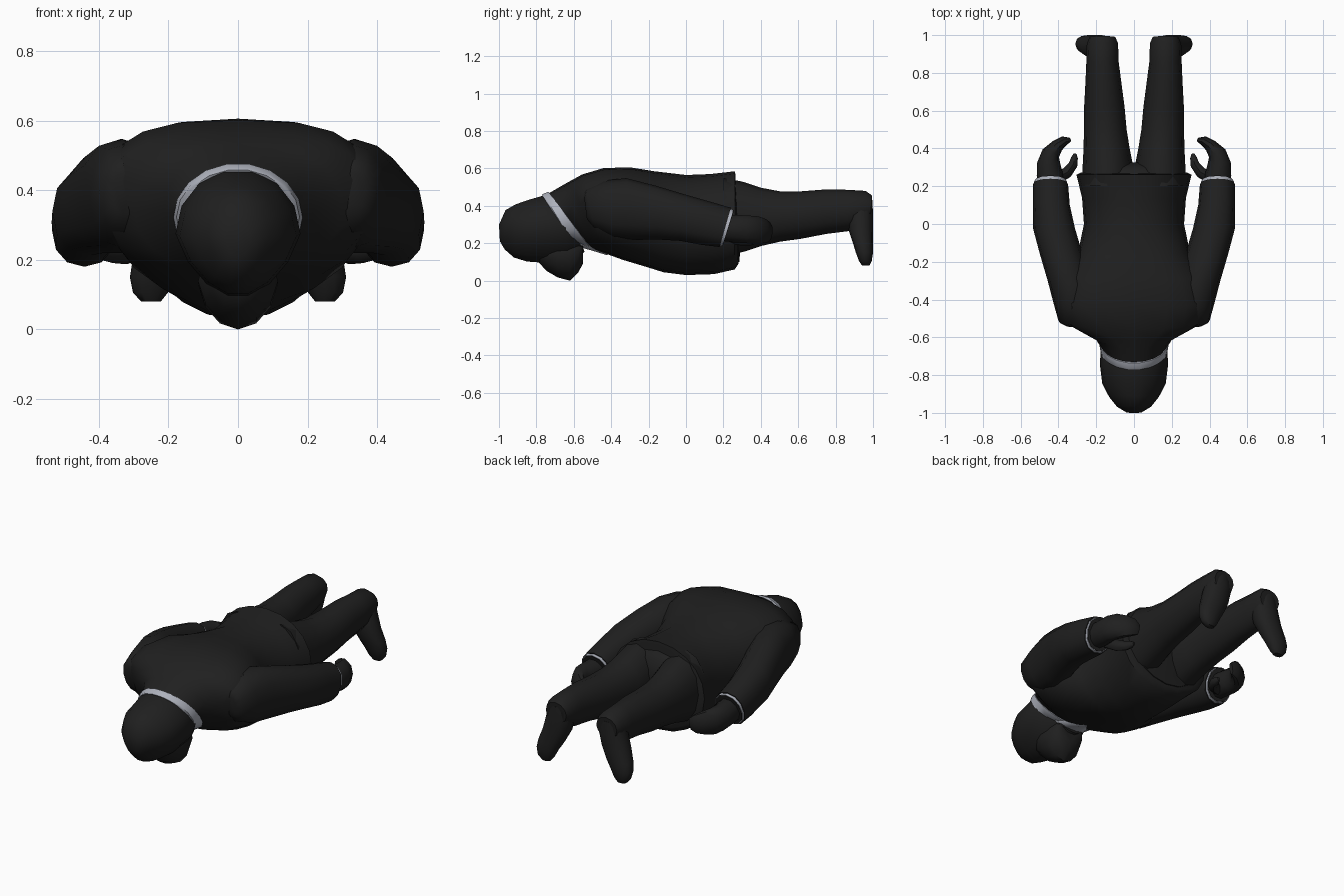
import bpy, bmesh, math
from mathutils import Vector


def material(name, rgb):
    m = bpy.data.materials.new(name)
    m.diffuse_color = (*rgb, 1)
    return m


DARK = material("charcoal", (0.014, 0.014, 0.014))
SHIRT = material("pale grey shirt", (0.42, 0.44, 0.50))


def loft(name, rings, mat, smooth=50):
    """Skin a list of point rings into a closed solid."""
    bm = bmesh.new()
    vs = [[bm.verts.new(p) for p in r] for r in rings]
    n = len(rings[0])
    for a, b in zip(vs, vs[1:]):
        for i in range(n):
            j = (i + 1) % n
            bm.faces.new((a[i], a[j], b[j], b[i]))
    bm.faces.new(vs[0])
    bm.faces.new(vs[-1])
    bmesh.ops.recalc_face_normals(bm, faces=bm.faces)
    me = bpy.data.meshes.new(name)
    bm.to_mesh(me)
    bm.free()
    me.materials.append(mat)
    ob = bpy.data.objects.new(name, me)
    bpy.context.collection.objects.link(ob)
    bpy.ops.object.select_all(action='DESELECT')
    bpy.context.view_layer.objects.active = ob
    ob.select_set(True)
    bpy.ops.object.shade_smooth_by_angle(angle=math.radians(smooth))
    return ob


def slices(rows, n=14, power=2.0, pinch=0.0):
    """Rings from (centre x, top y, top z, bottom y, bottom z, half width[, top power])."""
    out = []
    for cx, ty, tz, by, bz, w, *extra in rows:
        ring = []
        for i in range(n):
            a = math.tau * i / n
            c, s = math.cos(a), math.sin(a)
            p = extra[0] if extra and s > 0 else power
            u = math.copysign(abs(c) ** (2 / p), c)
            v = math.copysign(abs(s) ** (2 / p), s)
            t = (v + 1) / 2
            ring.append((cx + w * u * (1 + pinch * min(v, 0)),
                         by + (ty - by) * t, bz + (tz - bz) * t))
        out.append(ring)
    return out


def tube(path, n=10):
    """Rings along a path of (x, y, z, horizontal radius, vertical radius)."""
    pts = [Vector(p[:3]) for p in path]
    out = []
    for k, p in enumerate(pts):
        d = pts[min(k + 1, len(pts) - 1)] - pts[max(k - 1, 0)]
        side = d.cross(Vector((0, 0, 1))).normalized()
        up = side.cross(d).normalized()
        out.append([p + side * path[k][3] * math.cos(math.tau * i / n)
                    + up * path[k][4] * math.sin(math.tau * i / n) for i in range(n)])
    return out


def pair(name, rings, mat):
    """Build one part on each side of the body."""
    loft("right_" + name, rings, mat)
    loft("left_" + name, [[(-p[0], p[1], p[2]) for p in r] for r in rings], mat)


# Jacket, from collar to hem
loft("jacket", slices([
    (0, -.742, .462, -.555, .20, .165),
    (0, -.66, .51, -.50, .17, .215),
    (0, -.615, .535, -.465, .155, .30, 2.3),
    (0, -.555, .568, -.43, .145, .385, 2.7),
    (0, -.44, .602, -.34, .112, .395, 2.9),
    (0, -.30, .606, -.20, .07, .365, 2.8),
    (0, -.17, .585, -.12, .045, .295, 2.5),
    (0, 0, .565, 0, .03, .265),
    (0, .13, .57, .15, .035, .275),
    (0, .262, .585, .26, .06, .305),
    (0, .265, .56, .28, .09, .28)], 20, 2.1), DARK)

# Hips below the hem
loft("hips", slices([
    (0, .15, .53, .15, .08, .25),
    (0, .262, .535, .285, .10, .25),
    (0, .30, .50, .29, .16, .20),
    (0, .325, .42, .31, .24, .10)], 16), DARK)

# Shirt collar and the open shirt front on the chest
loft("shirt_collar", slices([
    (0, -.772, .460, -.600, .195, .165),
    (0, -.766, .466, -.590, .180, .177),
    (0, -.737, .478, -.505, .166, .186),
    (0, -.725, .460, -.505, .185, .165)], 18), SHIRT)
loft("shirt_front", slices([
    (0, -.58, .26, -.56, .175, .12),
    (0, -.52, .25, -.50, .158, .09),
    (0, -.42, .20, -.42, .134, .015)], 10), SHIRT)

# Head: skull with a narrower face turned down
loft("head", slices([
    (0, -1.0, .30, -.995, .21, .04),
    (0, -.965, .38, -.97, .165, .090),
    (0, -.91, .412, -.92, .12, .132),
    (0, -.84, .437, -.85, .098, .168),
    (0, -.76, .46, -.74, .09, .18),
    (0, -.70, .46, -.62, .10, .177),
    (0, -.66, .44, -.54, .15, .155)], 14, 2.0, .25), DARK)
# Jaw and chin
loft("chin", slices([
    (0, -.80, .20, -.79, .10, .07),
    (0, -.75, .24, -.745, .052, .095),
    (0, -.69, .26, -.685, .017, .115),
    (0, -.62, .26, -.62, 0, .115),
    (0, -.57, .26, -.575, .045, .10),
    (0, -.55, .24, -.552, .09, .08)], 12, 2.0, .1), DARK)

# Sleeves, rounded into the shoulders
pair("sleeve", slices([
    (.33, -.545, .45, -.53, .33, .03),
    (.325, -.535, .49, -.49, .28, .075),
    (.315, -.44, .535, -.39, .23, .112),
    (.335, -.32, .548, -.28, .22, .122),
    (.385, -.17, .51, -.15, .22, .113),
    (.423, -.02, .465, -.03, .213, .111),
    (.438, .12, .425, .08, .192, .098),
    (.442, .24, .39, .18, .18, .093)], 12, 2.2), DARK)

# Cuffs, with dark openings
pair("cuff", slices([
    (.442, .230, .386, .173, .185, .088),
    (.442, .254, .380, .195, .187, .088)], 12, 2.2), SHIRT)
pair("cuff_opening", slices([
    (.442, .240, .378, .184, .190, .085),
    (.442, .257, .377, .198, .190, .085)], 12, 2.2), DARK)

# Hands: palm curling into the fingers, and a thumb
pair("hand", tube([
    (.445, .19, .285, .065, .075),
    (.445, .26, .278, .070, .077),
    (.452, .32, .275, .062, .078),
    (.440, .375, .27, .048, .078),
    (.405, .415, .265, .034, .068),
    (.370, .440, .26, .026, .055),
    (.340, .445, .255, .012, .035)]), DARK)
pair("thumb", tube([
    (.41, .24, .24, .03, .035),
    (.355, .272, .225, .030, .035),
    (.322, .315, .215, .024, .028),
    (.315, .350, .21, .018, .022),
    (.312, .372, .208, .008, .010)], 8), DARK)

# Trouser legs
pair("leg", slices([
    (.145, .20, .55, .20, .13, .13),
    (.138, .30, .53, .31, .155, .134),
    (.145, .40, .497, .40, .185, .122),
    (.152, .50, .478, .50, .208, .113),
    (.157, .62, .478, .62, .225, .107),
    (.162, .75, .488, .75, .25, .095),
    (.167, .86, .486, .87, .265, .085),
    (.167, .96, .48, .95, .30, .083),
    (.167, .995, .455, .985, .33, .068)], 12), DARK)

# Feet: heel at the top, toes hanging down and outwards
foot = []
for cx, z, y0, y1, w in [(.170, .43, .89, .996, .065), (.172, .36, .868, 1.0, .081),
                         (.195, .27, .87, 1.0, .082), (.225, .20, .893, 1.0, .078),
                         (.245, .15, .908, 1.0, .066), (.252, .105, .925, .993, .050),
                         (.250, .080, .942, .98, .028)]:
    cy, r = (y0 + y1) / 2, (y1 - y0) / 2
    foot.append([(cx + w * math.cos(math.tau * i / 12),
                  cy + r * math.copysign(abs(math.sin(math.tau * i / 12)) ** .8,
                                         math.sin(math.tau * i / 12)), z) for i in range(12)])
pair("foot", foot, DARK)
